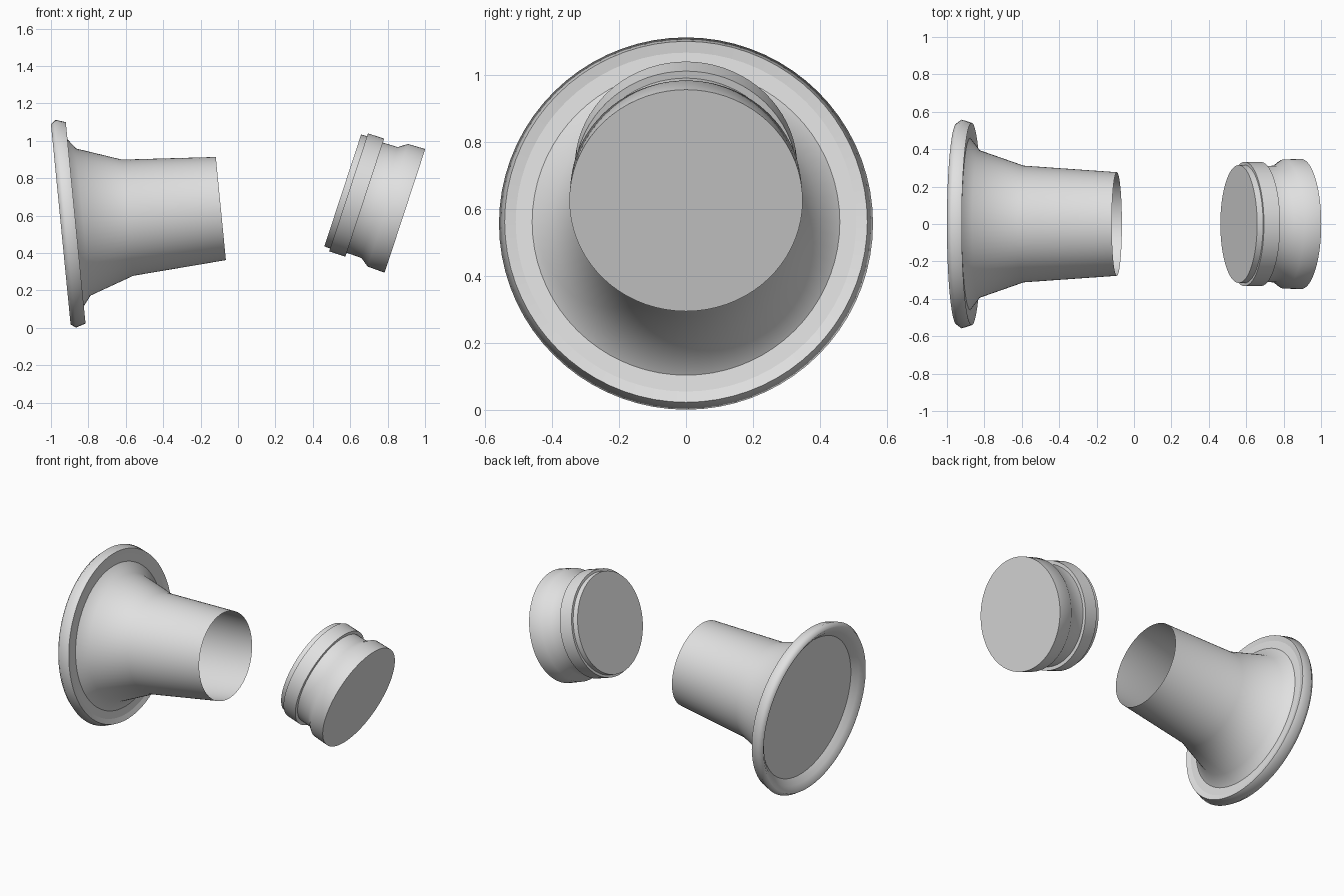
import bpy
import bmesh
from math import cos, sin, pi, radians
from mathutils import Matrix

if "Cube" in bpy.data.objects:
    bpy.data.objects.remove(bpy.data.objects["Cube"], do_unlink=True)

SEGMENTS = 72

grey = bpy.data.materials.new("light grey")
grey.use_nodes = True
colour = (0.75, 0.75, 0.75, 1)
grey.diffuse_color = colour
grey.node_tree.nodes["Principled BSDF"].inputs["Base Color"].default_value = colour


def lathe(name, profile, centre, tilt, crease):
    """Revolve (along, radius) points around an axis tilted up from +x."""
    bm = bmesh.new()
    rings = []
    for s, r in profile:
        if r == 0:
            rings.append([bm.verts.new((s, 0, 0))])
        else:
            angles = [2 * pi * i / SEGMENTS for i in range(SEGMENTS)]
            rings.append([bm.verts.new((s, r * cos(a), r * sin(a))) for a in angles])
    # profiles run from the back outward and forward
    for a, b in zip(rings, rings[1:]):
        for i in range(SEGMENTS):
            j = (i + 1) % SEGMENTS
            if len(a) == 1:
                bm.faces.new((a[0], b[j], b[i]))
            elif len(b) == 1:
                bm.faces.new((a[i], a[j], b[0]))
            else:
                bm.faces.new((a[i], a[j], b[j], b[i]))
    mesh = bpy.data.meshes.new(name)
    bm.to_mesh(mesh)
    bm.free()
    mesh.materials.append(grey)
    obj = bpy.data.objects.new(name, mesh)
    bpy.context.collection.objects.link(obj)
    obj.matrix_world = Matrix.Translation(centre) @ Matrix.Rotation(-radians(tilt), 4, 'Y')
    bpy.ops.object.select_all(action='DESELECT')
    obj.select_set(True)
    bpy.context.view_layer.objects.active = obj
    bpy.ops.object.shade_smooth_by_angle(angle=radians(crease))


FLANGE = (-0.868, 0, 0.562)
FLANGE_TILT = 5.6

# Recessed plate closing the back of the flange
lathe("back_plate", [(-0.025, 0), (-0.025, 0.46)], FLANGE, FLANGE_TILT, 40)

# Rounded rim, dished at the back and chamfered at the front
lathe("rim", [
    (-0.025, 0.46), (-0.058, 0.495), (-0.08, 0.53), (-0.08, 0.538),
    (-0.053, 0.558), (0, 0.541), (-0.008, 0.508),
], FLANGE, FLANGE_TILT, 60)

# Front flange face running into the flared tube with an open tip
lathe("flared_tube", [
    (-0.008, 0.508), (-0.008, 0.459), (0.041, 0.395), (0.279, 0.312), (0.78, 0.277),
], FLANGE, FLANGE_TILT, 35)

# Closed cap with a stepped collar, narrow neck and wider end
lathe("end_cap", [
    (0, 0), (0, 0.315), (0.033, 0.316), (0.033, 0.332), (0.124, 0.332),
    (0.124, 0.31), (0.208, 0.312), (0.253, 0.345), (0.35, 0.348), (0.35, 0),
], (0.56, 0, 0.735), -18.2, 40)
